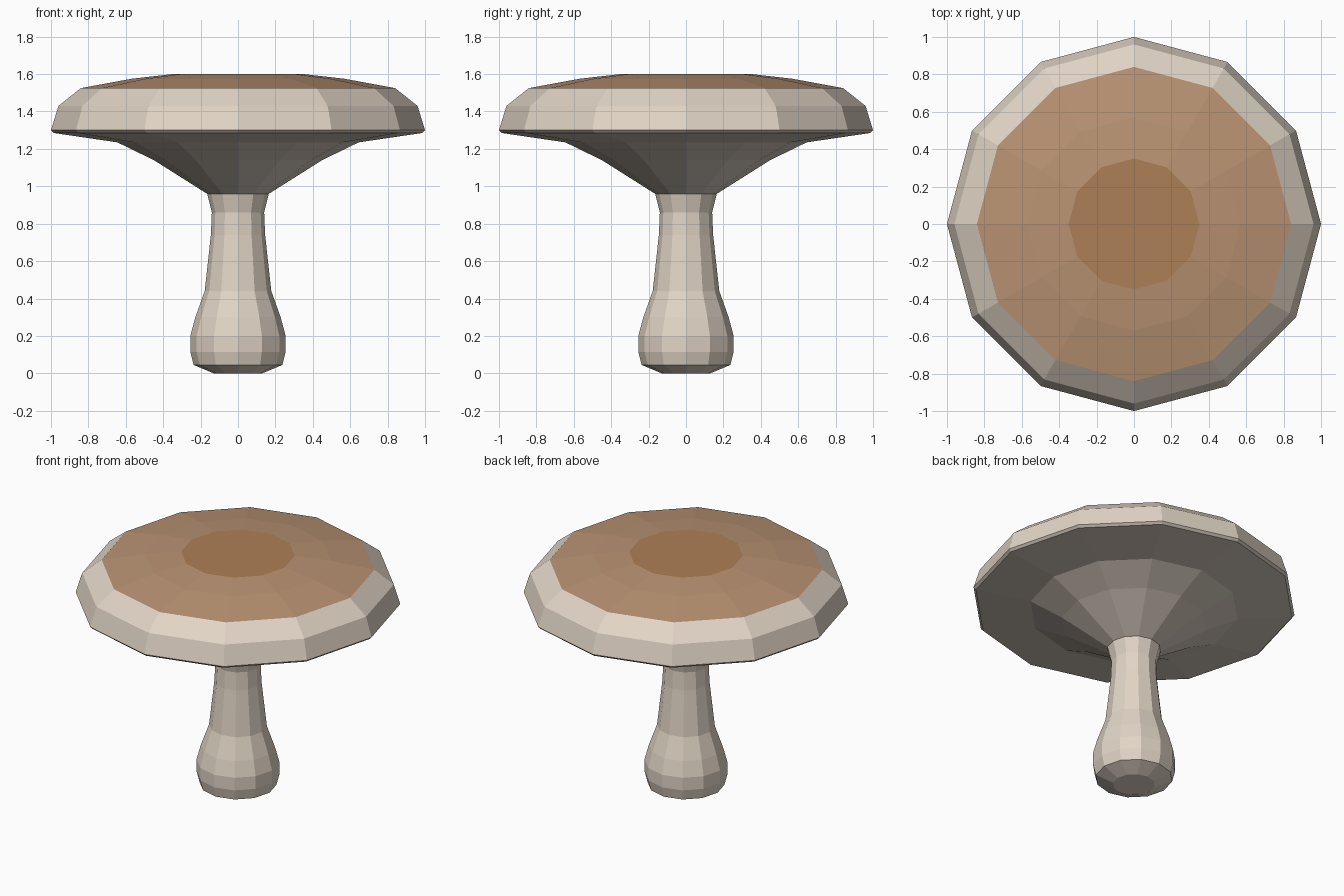
import bpy, bmesh, math

if "Cube" in bpy.data.objects:
    bpy.data.objects.remove(bpy.data.objects["Cube"])

SIDES = 12


def material(name, rgb):
    m = bpy.data.materials.new(name)
    m.diffuse_color = (*rgb, 1.0)
    m.use_nodes = True
    m.node_tree.nodes["Principled BSDF"].inputs["Base Color"].default_value = m.diffuse_color
    return m


cream = material("cream", (0.75, 0.66, 0.56))
tan = material("tan", (0.485, 0.29, 0.17))
brown = material("warm_brown", (0.42, 0.215, 0.092))
gill = material("gill_grey", (0.62, 0.55, 0.475))


def lathe(name, profile, mats, pick=lambda radius, z: 0, cap_start=False, cap_end=False):
    """Turn a bottom-to-top (radius, z) profile into a flat-shaded 12-sided part."""
    bm = bmesh.new()
    rings = []
    for r, z in profile:
        rings.append([bm.verts.new((r * math.cos(a), r * math.sin(a), z))
                      for a in (2 * math.pi * i / SIDES for i in range(SIDES))])
    for k, (lo, hi) in enumerate(zip(rings, rings[1:])):
        mid_r = (profile[k][0] + profile[k + 1][0]) / 2
        mid_z = (profile[k][1] + profile[k + 1][1]) / 2
        for i in range(SIDES):
            j = (i + 1) % SIDES
            f = bm.faces.new((lo[i], lo[j], hi[j], hi[i]))
            f.material_index = pick(mid_r, mid_z)
    if cap_start:
        bm.faces.new(rings[0][::-1]).material_index = pick(0, profile[0][1])
    if cap_end:
        bm.faces.new(rings[-1]).material_index = pick(0, profile[-1][1])
    me = bpy.data.meshes.new(name)
    bm.to_mesh(me)
    bm.free()
    for m in mats:
        me.materials.append(m)
    ob = bpy.data.objects.new(name, me)
    bpy.context.collection.objects.link(ob)
    return ob


# Stem with bulbous foot
lathe("stem", [(0.13, 0), (0.237, 0.045), (0.255, 0.115), (0.255, 0.2), (0.228, 0.3),
               (0.178, 0.44), (0.145, 0.74), (0.14, 0.86), (0.165, 0.96)],
      [cream], cap_start=True)

# Underside of the cap, flaring out from the stem
lathe("cap_underside", [(0.165, 0.96), (0.45, 1.14), (0.645, 1.235), (0.985, 1.285), (1.0, 1.30)],
      [gill])

# Cap: cream rim, tan top, brown centre disc
lathe("cap", [(1.0, 1.30), (0.96, 1.43), (0.84, 1.525), (0.57, 1.575), (0.35, 1.6)],
      [cream, tan, brown],
      pick=lambda r, z: 2 if r < 0.35 else (1 if z > 1.53 else 0), cap_end=True)
